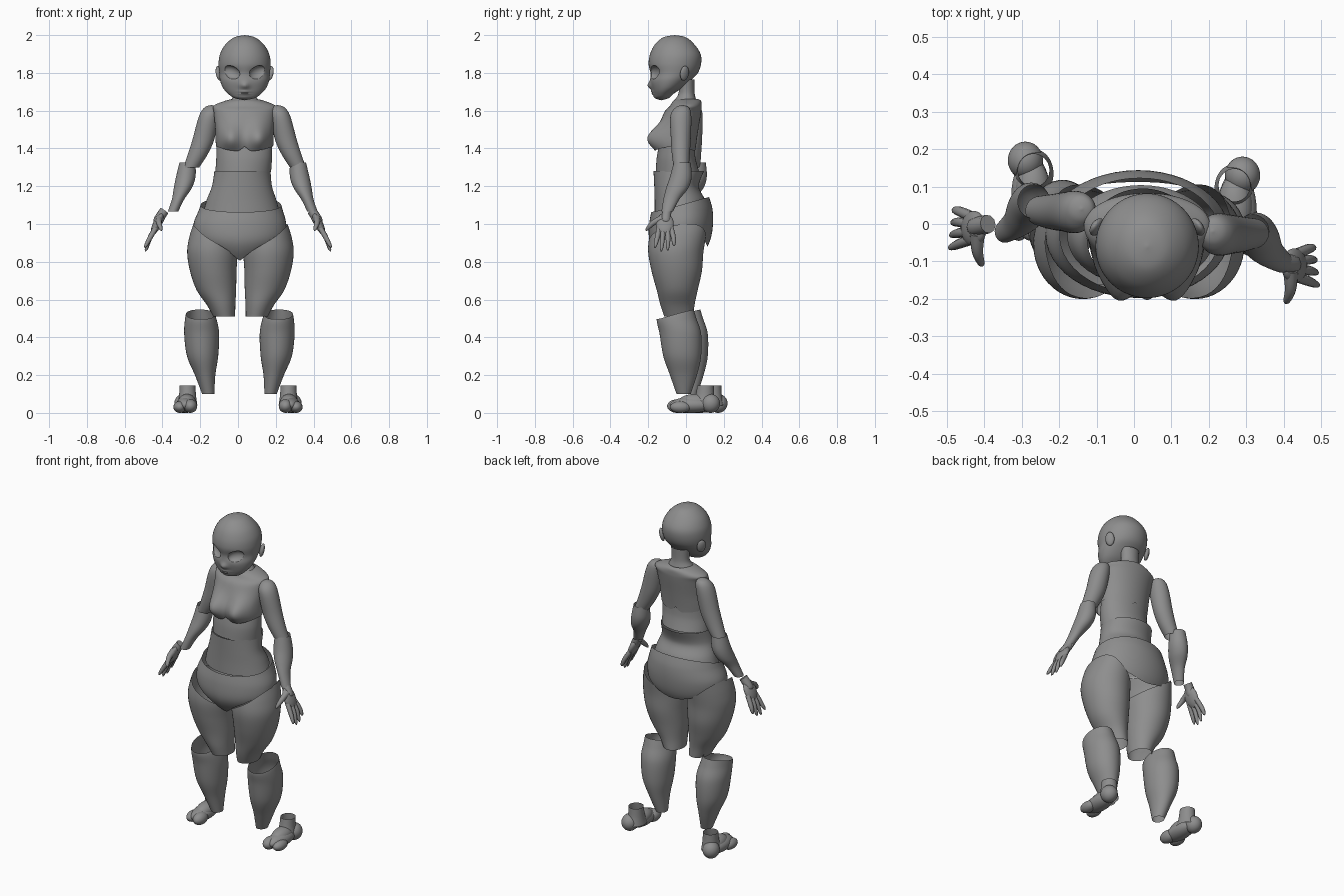
import bpy, bmesh, math
from mathutils import Matrix, Vector

if "Cube" in bpy.data.objects:
    bpy.data.objects.remove(bpy.data.objects["Cube"])

GREY = (0.27, 0.27, 0.27, 1)
mat = bpy.data.materials.new("Matte grey")
mat.use_nodes = True
mat.diffuse_color = GREY
mat.node_tree.nodes["Principled BSDF"].inputs["Base Color"].default_value = GREY


def finish(name, bm):
    bmesh.ops.remove_doubles(bm, verts=bm.verts, dist=0.0004)
    bmesh.ops.recalc_face_normals(bm, faces=bm.faces)
    me = bpy.data.meshes.new(name)
    bm.to_mesh(me)
    bm.free()
    me.materials.append(mat)
    ob = bpy.data.objects.new(name, me)
    bpy.context.collection.objects.link(ob)
    bpy.ops.object.select_all(action='DESELECT')
    ob.select_set(True)
    bpy.context.view_layer.objects.active = ob
    bpy.ops.object.shade_smooth_by_angle(angle=math.radians(50))
    return ob


def spline(rings, s):
    """Smooth interpolation through the ring list, s in 0..1."""
    k = s * (len(rings) - 1)
    i = min(int(k), len(rings) - 2)
    t = k - i
    p0, p1, p2, p3 = (rings[max(0, min(len(rings) - 1, i + j))] for j in (-1, 0, 1, 2))
    return [b + t * (c - a + t * (2*a - 5*b + 4*c - d + t * (3*b - a - 3*c + d))) / 2
            for a, b, c, d in zip(p0, p1, p2, p3)]


def find(rings, z):
    """Ring parameter at height z (rings run downwards)."""
    n = len(rings) - 1
    for i in range(n):
        z0, z1 = rings[i][0], rings[i + 1][0]
        if z >= z1:
            return (i + max(0, (z0 - z) / (z0 - z1))) / n
    return 1


def loft(name, rings, top=None, bottom=None, shape=None, n=48, steps=30):
    """Rings are (z, left, right, front, back). top and bottom trim the rim by angle."""
    bm = bmesh.new()
    grid = []
    for j in range(n):
        a = 2 * math.pi * j / n
        c, s = math.cos(a), math.sin(a)
        s0 = find(rings, top(c, s)) if top else 0
        s1 = find(rings, bottom(c, s)) if bottom else 1
        col = []
        for i in range(steps + 1):
            z, x0, x1, y0, y1 = spline(rings, s0 + (s1 - s0) * i / steps)
            p = Vector(((x0 + x1 + c * (x1 - x0)) / 2, (y0 + y1 + s * (y1 - y0)) / 2, z))
            col.append(bm.verts.new(shape(p, s) if shape else p))
        grid.append(col)
    for j in range(n):
        a, b = grid[j], grid[(j + 1) % n]
        for i in range(steps):
            bm.faces.new((a[i], b[i], b[i + 1], a[i + 1]))
    return finish(name, bm)


def mirror(rings, axis, dy=0):
    return [(z, 2*axis - x1, 2*axis - x0, y0 + dy, y1 + dy) for z, x0, x1, y0, y1 in rings]


def blob(name, loc, size, turn=None):
    bm = bmesh.new()
    m = Matrix.Translation(loc) @ (turn or Matrix()) @ Matrix.Diagonal((*size, 1))
    bmesh.ops.create_uvsphere(bm, u_segments=32, v_segments=20, radius=1, matrix=m)
    return finish(name, bm)


def tube(name, points, radii):
    """Tapered round finger through the points."""
    cu = bpy.data.curves.new(name, 'CURVE')
    cu.dimensions = '3D'
    cu.bevel_depth = 1
    cu.bevel_resolution = 3
    cu.use_fill_caps = True
    sp = cu.splines.new('POLY')
    steps = 10
    sp.points.add(steps)
    for i, p in enumerate(sp.points):
        *co, r = spline([(*q, w) for q, w in zip(points, radii)], i / steps)
        p.co = (*co, 1)
        p.radius = r * math.sqrt(max(0.08, 1 - (i / steps) ** 8))
    ob = bpy.data.objects.new(name, cu)
    bpy.context.collection.objects.link(ob)
    bm = bmesh.new()
    bm.from_mesh(ob.to_mesh())
    bpy.data.objects.remove(ob)
    return finish(name, bm)


def bump(p, x, z, sx, sz):
    return math.exp(-((p.x - x) / sx) ** 2 - ((p.z - z) / sz) ** 2)


# Head with face relief and hollow eye sockets
MID = 0.035


def face(p, s):
    if s < 0:
        p.y -= -s * (0.02 * bump(p, MID, 1.732, 0.022, 0.02) + 0.014 * bump(p, MID, 1.695, 0.03, 0.012)
                     - 0.008 * bump(p, MID, 1.695, 0.03, 0.003) + 0.006 * bump(p, MID, 1.67, 0.03, 0.015))
        for k in (-1, 1):
            p.y += 0.012 * bump(p, MID + k * 0.06, 1.795, 0.045, 0.03)
    return p


skull = [(2.0, 0, -.06, -.06), (1.988, .055, -.12, 0), (1.95, .102, -.165, .045), (1.9, .13, -.19, .077),
         (1.85, .138, -.198, .08), (1.8, .134, -.192, .063), (1.76, .13, -.19, .025), (1.72, .114, -.18, -.02),
         (1.69, .088, -.17, -.065), (1.667, .055, -.16, -.09), (1.655, 0, -.13, -.13)]
head = loft("head", [(z, MID - r, MID + r, f, b) for z, r, f, b in skull], shape=face, n=72, steps=70)
for k in (-1, 1):
    turn = Matrix.Rotation(k * 0.4, 4, 'Z') @ Matrix.Rotation(-k * 0.35, 4, 'Y')
    cutter = blob("eye_cutter", (MID + k * .071, -.172, 1.803), (.05, .03, .034), turn)
    cutter.hide_render = True
    mod = head.modifiers.new("socket", 'BOOLEAN')
    mod.operation = 'DIFFERENCE'
    mod.solver = 'EXACT'
    mod.object = cutter
    bpy.context.view_layer.objects.active = head
    bpy.ops.object.modifier_apply(modifier=mod.name)
    bpy.data.objects.remove(cutter)
    side = "left" if k > 0 else "right"
    blob(side + "_ear", (MID + k * .134, -.008, 1.798), (.014, .026, .04),
         Matrix.Rotation(k * .6, 4, 'Z') @ Matrix.Rotation(k * .2, 4, 'Y'))

# Neck, chest, ribs, abdomen and pelvis shells
loft("neck", [(1.765, -.022, .092, -.04, .046), (1.69, -.02, .09, -.04, .046), (1.64, -.05, .12, -.075, .06)])


def bust(p, s):
    if s < 0:
        for k in (-1, 1):
            p.y -= 0.07 * min(1, -2.2 * s) * bump(p, MID + k * .08, 1.455, .062, .072)
    return p


loft("chest", [(1.662, -.03, .1, -.05, .065), (1.65, -.075, .145, -.07, .08), (1.625, -.13, .2, -.085, .083),
               (1.59, -.128, .198, -.115, .08), (1.5, -.12, .19, -.14, .065), (1.43, -.118, .188, -.15, .055),
               (1.385, -.112, .182, -.145, .05)],
     bottom=lambda c, s: 1.385 + .03 * max(abs(c) ** 2, 1 - 4 * abs(c)), shape=bust, n=72)
loft("ribs", [(1.43, -.115, .18, -.14, .045), (1.35, -.115, .18, -.155, .05), (1.275, -.12, .175, -.16, .07)])
loft("abdomen", [(1.28, -.125, .172, -.172, .095), (1.2, -.138, .18, -.168, .068),
                 (1.13, -.165, .202, -.166, .1), (1.06, -.185, .222, -.166, .122)],
     bottom=lambda c, s: 1.09 + .03 * s)
loft("pelvis", [(1.15, -.185, .215, -.165, .12), (1.08, -.205, .235, -.18, .14), (1.0, -.235, .255, -.195, .143),
                (.92, -.225, .245, -.195, .13), (.86, -.17, .19, -.17, .1), (.8, -.11, .13, -.12, .05)],
     top=lambda c, s: 1.1 + .038 * s,
     bottom=lambda c, s: .81 + .17 * abs(c) ** 1.25 if s < 0 else .88 + .1 * c * c)

# Limbs, drawn for the left side and mirrored with a small stagger
thigh = [(1.0, .07, .262, -.175, .115), (.93, .04, .284, -.194, .105), (.85, .029, .295, -.2, .092),
         (.75, .034, .28, -.182, .084), (.65, .036, .245, -.155, .062), (.57, .04, .19, -.135, .045),
         (.51, .041, .157, -.115, .04)]
calf = [(.55, .15, .285, -.128, .04), (.5, .13, .295, -.155, .055), (.42, .115, .3, -.14, .08),
        (.3, .12, .285, -.12, .08), (.2, .135, .243, -.085, .058), (.1, .14, .205, -.05, .025)]
upper_arm = [(1.63, .21, .21, -.02, -.02), (1.617, .178, .247, -.055, .015), (1.57, .172, .277, -.083, .028),
             (1.45, .195, .31, -.08, .025), (1.37, .23, .335, -.075, .02), (1.3, .275, .36, -.065, .015)]
forearm = [(1.325, .275, .36, -.065, .025), (1.25, .275, .378, -.085, .03), (1.19, .295, .39, -.105, .012),
           (1.13, .335, .4, -.12, -.035), (1.065, .367, .422, -.13, -.07)]
ankle = [(.145, .226, .31, .06, .147), (.09, .222, .312, .05, .15), (.04, .215, .32, .03, .16)]

for k, side in ((1, "left"), (-1, "right")):
    def limb(part, rings, axis, dy, **trim):
        loft(side + part, rings if k > 0 else mirror(rings, axis, dy), **trim)

    limb("_thigh", thigh, .013, 0, top=lambda c, s: (.91 if s < 0 else .93) + .08 * c * k)
    limb("_calf", calf, .0075, .035, top=lambda c, s: .52 + .025 * s)
    limb("_upper_arm", upper_arm, MID, .06)
    limb("_forearm", forearm, .025, .08)
    limb("_ankle", ankle, 0, .04)

    # Foot: sole body, instep, heel and two toe lobes
    dy = 0 if k > 0 else .04
    for part, loc, size in (("_foot", (.275, .03, .042), (.053, .115, .042)),
                            ("_instep", (.27, .045, .058), (.047, .085, .042)),
                            ("_heel", (.29, .13, .05), (.047, .05, .05)),
                            ("_big_toe", (.252, -.045, .036), (.036, .055, .036)),
                            ("_small_toes", (.308, -.03, .031), (.034, .055, .031))):
        blob(side + part, (k * loc[0], loc[1] + dy, loc[2]), size)

    # Hand: wrist, flat palm, four fingers and a thumb
    dy = 0 if k > 0 else .1

    def at(x, y, z):
        return (k * x if k < 0 else x, y + dy, z)

    tube(side + "_wrist", [at(.39, -.1, 1.07), at(.41, -.105, 1.04), at(.43, -.11, 1.0)], (.025, .026, .03))
    blob(side + "_palm", at(.428, -.112, 1.0), (.022, .047, .064), Matrix.Rotation(-k * .45, 4, 'Y'))
    for i, low in enumerate((.875, .855, .86, .885)):
        tube(side + "_finger_%d" % (i + 1),
             [at(.435, -.142 + .021 * i, .98), at(.467, -.153 + .029 * i, .925),
              at(.494 - .004 * i, -.165 + .034 * i, low)], (.014, .013, .009))
    tube(side + "_thumb", [at(.418, -.125, 1.03), at(.418, -.175, 1.005), at(.405, -.212, .965)],
         (.02, .015, .01))
